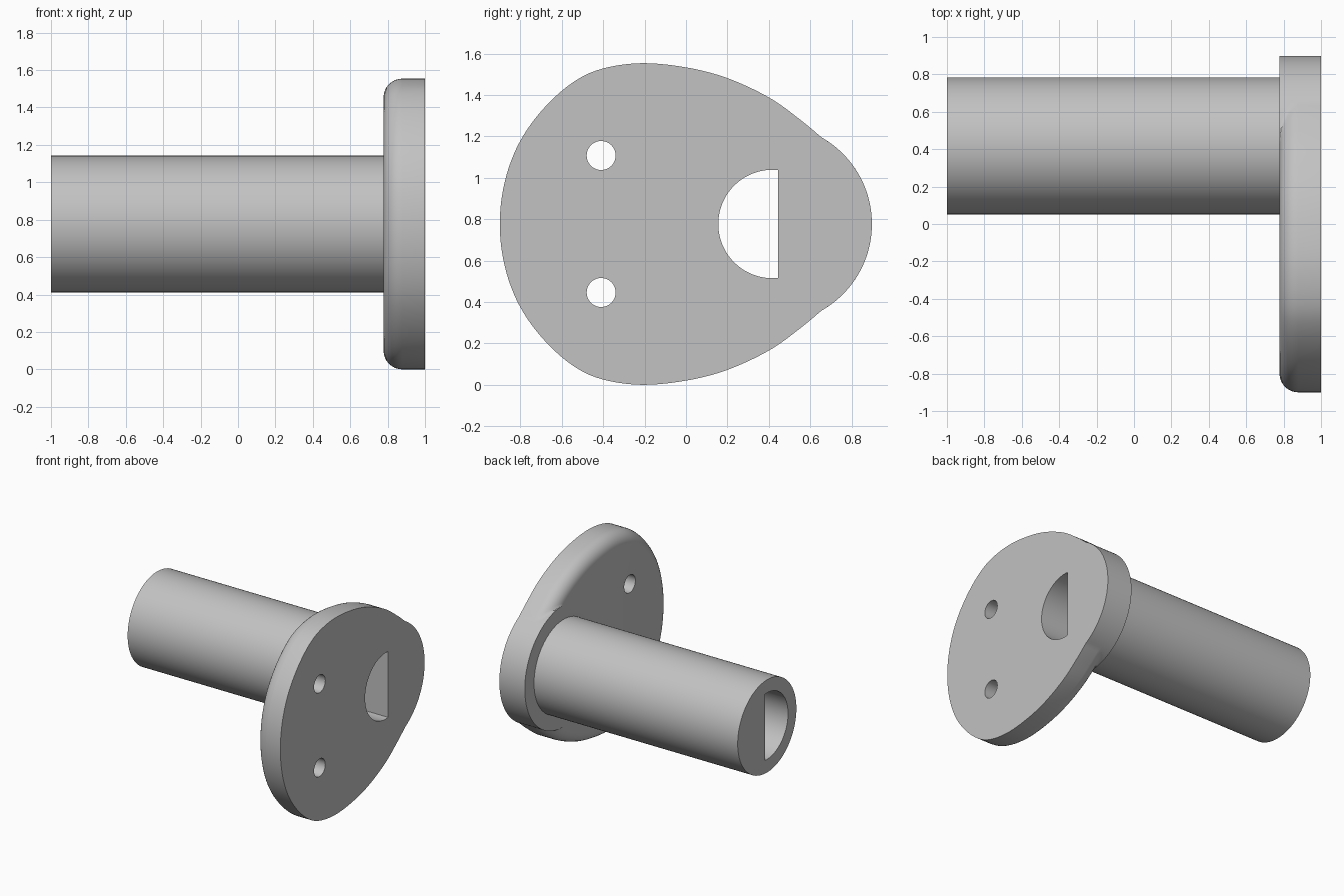
import bpy, bmesh, math
from mathutils import Vector

cube = bpy.data.objects.get("Cube")
if cube:
    bpy.data.objects.remove(cube, do_unlink=True)

MID = 0.777                      # height of the symmetry axis
AXIS = Vector((0.418, MID))      # tube axis in (y, z)
BACK, FACE, END = 0.778, 1.0, -1.0
FILLET, COLLAR = 0.1, 0.481

grey = bpy.data.materials.new("plain grey")
grey.use_nodes = True
grey.diffuse_color = (0.54, 0.54, 0.54, 1)
grey.node_tree.nodes["Principled BSDF"].inputs["Base Color"].default_value = (0.54, 0.54, 0.54, 1)


def loft(name, sections):
    """Closed solid through a list of (x, [(y, z), ...]) sections."""
    bm = bmesh.new()
    rings = [[bm.verts.new((x, p[0], p[1])) for p in pts] for x, pts in sections]
    n = len(rings[0])
    for a, b in zip(rings, rings[1:]):
        for i in range(n):
            j = (i + 1) % n
            bm.faces.new((a[i], a[j], b[j], b[i]))
    bm.faces.new(rings[0])
    bm.faces.new(rings[-1])
    bmesh.ops.recalc_face_normals(bm, faces=bm.faces)
    mesh = bpy.data.meshes.new(name)
    bm.to_mesh(mesh)
    bm.free()
    mesh.materials.append(grey)
    ob = bpy.data.objects.new(name, mesh)
    bpy.context.collection.objects.link(ob)
    return ob


def arc(centre, r, start=0, stop=360, n=64):
    full = stop - start == 360
    steps = n if full else n + 1
    angles = [math.radians(start + (stop - start) * i / n) for i in range(steps)]
    return [Vector((centre[0] + r * math.cos(a), centre[1] + r * math.sin(a))) for a in angles]


def smooth_loop(pts, steps=8):
    """Closed interpolating spline."""
    out, n = [], len(pts)
    for i in range(n):
        a, b, c, d = (pts[(i + k) % n] for k in (-1, 0, 1, 2))
        for s in range(steps):
            t = s / steps
            out.append(0.5 * (2 * b + (c - a) * t + (2 * a - 5 * b + 4 * c - d) * t ** 2
                              + (3 * b - a - 3 * c + d) * t ** 3))
    return out


def combine(target, tool, operation):
    mod = target.modifiers.new(operation, 'BOOLEAN')
    mod.operation, mod.solver, mod.object = operation, 'EXACT', tool
    bpy.context.view_layer.objects.active = target
    bpy.ops.object.modifier_apply(modifier=mod.name)
    bpy.data.objects.remove(tool, do_unlink=True)


# Egg-shaped outline: upper half mirrored to the lower half
half = [(0.86, 0), (0.83, 0.17), (0.76, 0.313), (0.66, 0.413), (0.547, 0.508), (0.4, 0.612),
        (0.2, 0.705), (0, 0.757), (-0.22, 0.777), (-0.417, 0.747), (-0.56, 0.675),
        (-0.7, 0.545), (-0.81, 0.385), (-0.877, 0.2), (-0.9, 0)]
loop = half + [(y, -z) for y, z in half[-2:0:-1]]
egg = smooth_loop([Vector((y, z + MID)) for y, z in loop])


def section(inset):
    """Inset egg merged with the sharp-edged collar around the tube."""
    out = []
    for i, p in enumerate(egg):
        t = (egg[(i + 1) % len(egg)] - egg[i - 1]).normalized()
        q = p + Vector((-t.y, t.x)) * inset
        d = q - AXIS
        out.append(AXIS + d.normalized() * max(d.length, COLLAR))
    return out


# Mounting plate, rounded on the tube side
sections = [(FACE, section(0))]
for k in range(9):
    a = math.radians(90 * k / 8)
    sections.append((BACK + FILLET * (1 - math.sin(a)), section(FILLET * (1 - math.cos(a)))))
plate = loft("flanged_tube", sections)

# Tube standing off the plate
tube = loft("tube", [(END, arc(AXIS, 0.366, n=96)), (BACK + 0.05, arc(AXIS, 0.366, n=96))])
combine(plate, tube, 'UNION')

# D-shaped bore through the whole length
flat = math.degrees(math.acos(0.027 / 0.262))
bore = arc(AXIS, 0.262, flat, 360 - flat, n=56)
combine(plate, loft("bore_cutter", [(END - 0.1, bore), (FACE + 0.1, bore)]), 'DIFFERENCE')

# Two screw holes
for side in (-1, 1):
    hole = arc((-0.41, MID + side * 0.331), 0.07, n=40)
    cutter = loft("hole_cutter", [(BACK - 0.1, hole), (FACE + 0.1, hole)])
    combine(plate, cutter, 'DIFFERENCE')

bpy.ops.object.select_all(action='DESELECT')
plate.select_set(True)
bpy.context.view_layer.objects.active = plate
bpy.ops.object.shade_smooth_by_angle(angle=math.radians(30))
